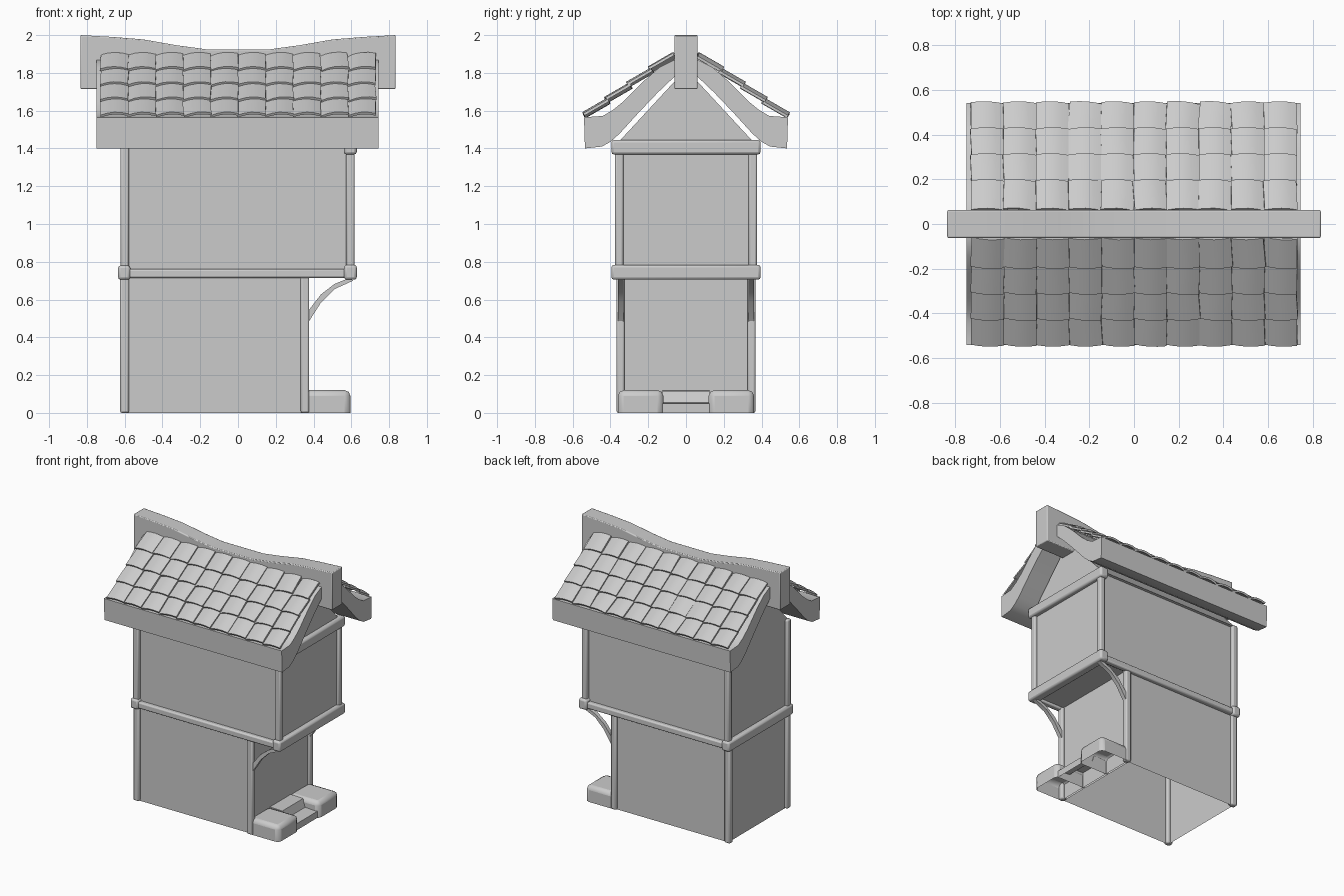
import bpy, bmesh, math, random
from mathutils import Matrix, Vector

if "Cube" in bpy.data.objects:
    bpy.data.objects.remove(bpy.data.objects["Cube"])

random.seed(4)


def finish(bm, name, bevel=0, angle=40):
    bmesh.ops.recalc_face_normals(bm, faces=bm.faces[:])
    me = bpy.data.meshes.new(name)
    bm.to_mesh(me)
    bm.free()
    ob = bpy.data.objects.new(name, me)
    bpy.context.collection.objects.link(ob)
    if bevel:
        mod = ob.modifiers.new("bevel", 'BEVEL')
        mod.width = bevel
        mod.segments = 2
    bpy.ops.object.select_all(action='DESELECT')
    ob.select_set(True)
    bpy.context.view_layer.objects.active = ob
    bpy.ops.object.shade_smooth_by_angle(angle=math.radians(angle))
    return ob


def box(name, x, y, z, bevel=0.01, open_bottom=False):
    bm = bmesh.new()
    vs = [bm.verts.new((a, b, c)) for a in x for b in y for c in z]
    bmesh.ops.convex_hull(bm, input=vs)
    bmesh.ops.dissolve_limit(bm, angle_limit=0.01, verts=bm.verts[:], edges=bm.edges[:])
    if open_bottom:
        drop = [f for f in bm.faces if f.calc_center_median().z < z[0] + 0.001]
        bmesh.ops.delete(bm, geom=drop, context='FACES')
    return finish(bm, name, bevel)


def extrude(name, pts, axis, lo, hi, drop_z=(), bevel=0):
    """Profile (a, z) extruded along x or y; flat faces at drop_z are left open."""
    bm = bmesh.new()
    put = (lambda p, t: (t, p[0], p[1])) if axis == 'x' else (lambda p, t: (p[0], t, p[1]))
    face = bm.faces.new([bm.verts.new(put(p, lo)) for p in pts])
    res = bmesh.ops.extrude_face_region(bm, geom=[face], use_keep_orig=True)
    d = Vector(put((0, 0), hi - lo))
    bmesh.ops.translate(bm, vec=d, verts=[v for v in res['geom'] if isinstance(v, bmesh.types.BMVert)])
    drop = [f for f in bm.faces if any(all(abs(v.co.z - z) < 1e-4 for v in f.verts) for z in drop_z)]
    bmesh.ops.delete(bm, geom=drop, context='FACES')
    return finish(bm, name, bevel)


# walls: overhanging upper floor, open underneath, plus the gable
extrude("walls", [(-.6, 0), (.355, 0), (.355, .73), (.595, .73), (.595, 1.42), (-.6, 1.42)],
        'y', -.348, .348, drop_z=(0, 1.42))
extrude("gable", [(-.37, 1.42), (.37, 1.42), (0, 1.82)], 'x', -.6, .595)

# posts, long beams and curved brackets on both sides
for s, side in ((-1, "front"), (1, "back")):
    def ys(a, b):
        return sorted((s * a, s * b))
    box(side + "_rear_lower_post", (-.625, -.577), ys(.325, .368), (0, .72))
    box(side + "_rear_upper_post", (-.622, -.577), ys(.332, .376), (.75, 1.43))
    box(side + "_door_post", (.332, .377), ys(.325, .368), (0, .73))
    box(side + "_upper_post", (.573, .617), ys(.332, .376), (.75, 1.4))
    box(side + "_long_beam", (-.59, .58), ys(.335, .38), (.714, .762))
    extrude(side + "_bracket",
            [(.36, .46), (.44, .585), (.51, .655), (.61, .70),
             (.59, .715), (.51, .682), (.44, .628), (.36, .525)],
            'y', *ys(.33, .36))

# cross beams
box("overhang_beam", (.562, .629), (-.395, .395), (.705, .784), .014)
box("gable_beam", (.56, .629), (-.395, .395), (1.368, 1.445), .014)
box("rear_beam", (-.635, -.57), (-.39, .39), (.705, .78), .014)

# stone steps with side blocks, hollow underneath
for s, side in ((-1, "front"), (1, "back")):
    box(side + "_step_block", (.34, .595), sorted((s * .12, s * .36)), (0, .12), .03, True)
extrude("door_steps", [(.34, 0), (.58, 0), (.58, .05), (.48, .055), (.46, .115), (.34, .118)],
        'y', -.125, .125, drop_z=(0,))

# curved roof slab
top = [(.54, 1.565), (.44, 1.572), (.385, 1.605), (.33, 1.65), (.22, 1.76), (.14, 1.83), (.06, 1.87)]
low = [(.05, 1.79), (.15, 1.695), (.25, 1.59), (.35, 1.48), (.40, 1.435), (.445, 1.41), (.535, 1.40)]
profile = top + [(-y, z) for y, z in reversed(top)]
profile += [(-y, z) for y, z in reversed(low)] + low
extrude("roof_slab", profile, 'x', -.748, .745)

# sagging ridge beam
up = [(-.835, 2.0), (-.66, 1.99), (-.5, 1.977), (-.33, 1.947), (-.17, 1.925)]
ridge = up + [(-x, z) for x, z in reversed(up)] + [(.835, 1.715), (-.835, 1.715)]
extrude("ridge_beam", ridge, 'y', -.062, .062, bevel=.006)


# arched roof tiles, slightly crooked
def add_tile(bm, mat):
    n, w, l, h, t = 4, .148, .15, .022, .014
    grid = []
    for dz in (0, -t):
        for k in (-.5, .5):
            grid.append([bm.verts.new(mat @ Vector((
                w * (i / n - .5), k * l,
                h * math.sin(math.pi * (.12 + .76 * i / n)) - h * .6 + dz))) for i in range(n + 1)])
    a, b, c, d = grid
    for i in range(n):
        for p, q in ((a, b), (c, d), (a, c), (b, d)):
            bm.faces.new((p[i], p[i + 1], q[i + 1], q[i]))
    for i in (0, n):
        bm.faces.new((a[i], b[i], d[i], c[i]))


for s, side in ((0, "front"), (math.pi, "back")):
    bm = bmesh.new()
    for row in range(4):
        for col in range(10):
            pos = Vector((-.655 + .1455 * col, -.479 + .116 * row, 1.622 + .0805 * row))
            yaw = random.gauss(0, math.radians(2.2))
            roll = math.radians(-4) + random.gauss(0, math.radians(1.5))
            mat = (Matrix.Rotation(s, 4, 'Z') @ Matrix.Translation(pos)
                   @ Matrix.Rotation(math.radians(30), 4, 'X')
                   @ Matrix.Rotation(yaw, 4, 'Z') @ Matrix.Rotation(roll, 4, 'Y'))
            add_tile(bm, mat)
    finish(bm, side + "_roof_tiles")
